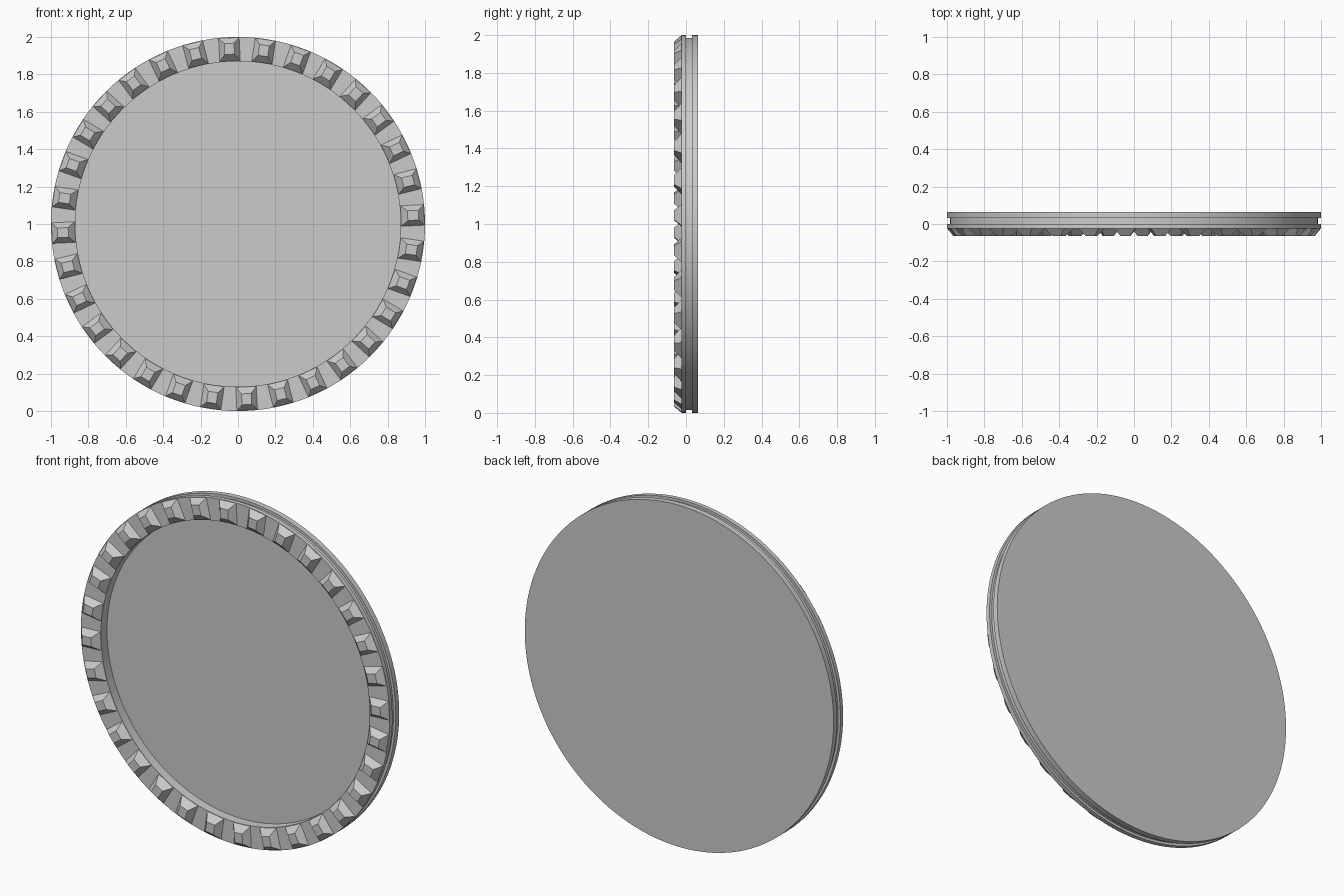
import bpy, bmesh, math
from mathutils import Vector

if "Cube" in bpy.data.objects:
    bpy.data.objects.remove(bpy.data.objects["Cube"])

SEG, STUDS = 128, 32


def make_object(name, bm):
    bmesh.ops.remove_doubles(bm, verts=bm.verts, dist=1e-5)
    bmesh.ops.recalc_face_normals(bm, faces=bm.faces)
    mesh = bpy.data.meshes.new(name)
    bm.to_mesh(mesh)
    bm.free()
    obj = bpy.data.objects.new(name, mesh)
    bpy.context.collection.objects.link(obj)
    return obj


def polar(r, a, y, t=0.0):
    """Point at radius r, angle a, depth y, with tangential offset t."""
    return Vector((r * math.cos(a) - t * math.sin(a), y,
                   1 + r * math.sin(a) + t * math.cos(a)))


# round dish: (radius, y) profile with back flange, groove, front rim and recess
profile = [(1.0, 0.063), (1.0, 0.031), (0.985, 0.031), (0.985, 0.0),
           (1.0, 0.0), (1.0, -0.025), (0.87, -0.025), (0.87, 0.031)]
bm = bmesh.new()
rings = [[bm.verts.new(polar(r, 2 * math.pi * i / SEG, y)) for i in range(SEG)]
         for r, y in profile]
for a, b in zip(rings, rings[1:]):
    for i in range(SEG):
        j = (i + 1) % SEG
        bm.faces.new((a[i], a[j], b[j], b[i]))
bm.faces.new(rings[0])
bm.faces.new(rings[-1])
dish = make_object("dish", bm)
bpy.context.view_layer.objects.active = dish
dish.select_set(True)
bpy.ops.object.shade_smooth_by_angle(angle=math.radians(30))

# ring of tapered studs on the front rim
bm = bmesh.new()
for k in range(STUDS):
    a = 2 * math.pi * (k + 0.25) / STUDS
    loops = []
    for r0, r1, w, y in ((0.872, 0.998, 0.055, -0.025), (0.908, 0.967, 0.026, -0.063)):
        # outer corners follow the round rim
        ro = math.sqrt(r1 * r1 - w * w)
        loops.append([bm.verts.new(polar(r, a, y, t))
                      for r, t in ((r0, -w), (ro, -w), (ro, w), (r0, w))])
    low, top = loops
    bm.faces.new(top)
    bm.faces.new(low)
    for i in range(4):
        j = (i + 1) % 4
        bm.faces.new((low[i], low[j], top[j], top[i]))
make_object("rim_studs", bm)
